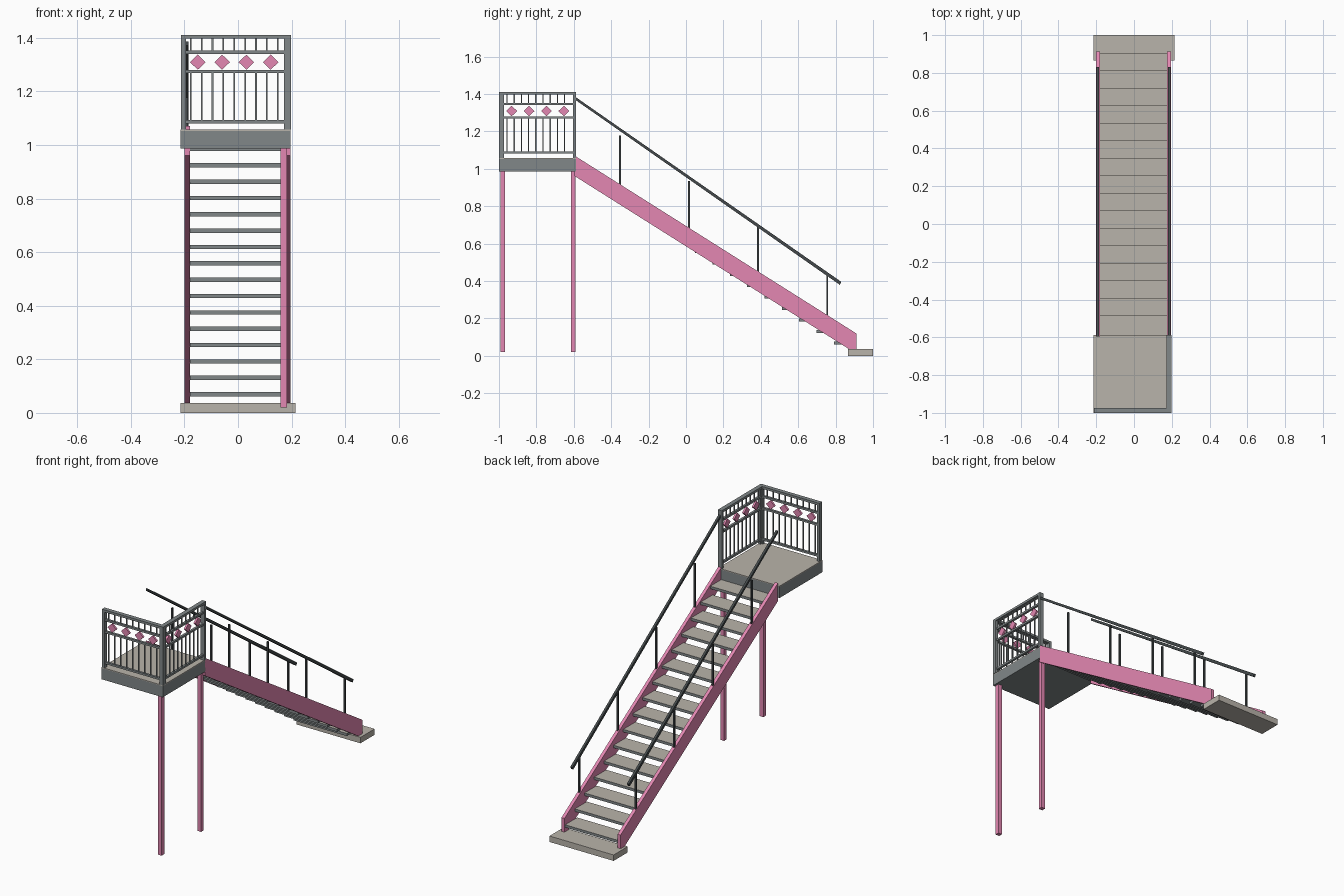
import bpy, bmesh, math
from mathutils import Vector

if "Cube" in bpy.data.objects:
    bpy.data.objects.remove(bpy.data.objects["Cube"])


def material(name, rgb):
    m = bpy.data.materials.new(name)
    m.diffuse_color = (*rgb, 1)
    m.use_nodes = True
    m.node_tree.nodes["Principled BSDF"].inputs["Base Color"].default_value = m.diffuse_color
    return m


PINK = material("pink paint", (0.77, 0.245, 0.445))
SLATE = material("slate metal", (0.22, 0.245, 0.25))
STONE = material("stone", (0.485, 0.455, 0.405))
DARK = material("charcoal metal", (0.056, 0.066, 0.069))


def finish(name, bm, mats, top_stone=False):
    bmesh.ops.recalc_face_normals(bm, faces=bm.faces)
    if top_stone:
        for f in bm.faces:
            f.material_index = 1 if f.normal.z > 0.9 else 0
    me = bpy.data.meshes.new(name)
    bm.to_mesh(me)
    bm.free()
    for m in mats:
        me.materials.append(m)
    ob = bpy.data.objects.new(name, me)
    bpy.context.collection.objects.link(ob)
    return ob


def add_box(bm, x, y, z):
    """Axis-aligned box from (min, max) ranges."""
    vs = bmesh.ops.create_cube(bm, size=1)["verts"]
    for v in vs:
        v.co = Vector([(r[0] + r[1]) / 2 + c * (r[1] - r[0])
                       for c, r in zip(v.co, (x, y, z))])


def box(name, x, y, z, *mats, top_stone=False):
    bm = bmesh.new()
    add_box(bm, x, y, z)
    return finish(name, bm, mats, top_stone)


def prism(name, points, axis, lo, hi, mat):
    """Extrude an outline along x (outline in y,z) or y (outline in x,z)."""
    bm = bmesh.new()
    place = (lambda a, b: (lo, a, b)) if axis == "x" else (lambda a, b: (a, lo, b))
    face = bm.faces.new([bm.verts.new(place(*p)) for p in points])
    ext = bmesh.ops.extrude_face_region(bm, geom=[face])["geom"]
    step = Vector((hi - lo, 0, 0)) if axis == "x" else Vector((0, hi - lo, 0))
    bmesh.ops.translate(bm, vec=step,
                        verts=[g for g in ext if isinstance(g, bmesh.types.BMVert)])
    return finish(name, bm, [mat])


# Ground slab and upper landing with its thin stone deck
box("base_slab", (-0.215, 0.215), (0.865, 1.0), (0, 0.036), STONE)
box("landing", (-0.215, 0.196), (-1.0, -0.588), (0.986, 1.053), SLATE)
box("landing_deck", (-0.215, 0.196), (-1.0, -0.588), (1.053, 1.058), STONE)

# Landing legs
for name, y in (("front_leg", -0.992), ("back_leg", -0.615)):
    box(name, (0.158, 0.183), (y, y + 0.025), (0.02, 0.986), PINK)

# Sloped stringers
SLOPE = 0.631
Y0, Y1 = -0.595, 0.912


def top_z(y):
    return 1.07 - SLOPE * (y - Y0)


profile = [(Y0, 1.07), (Y1, top_z(Y1)), (Y1, 0.036), (0.872, 0.036), (Y0, 0.961)]
SIDES = (("left", -0.2, -0.18), ("right", 0.176, 0.196))
for side, lo, hi in SIDES:
    prism(side + "_stringer", profile, "x", lo, hi, PINK)

# Treads
bm = bmesh.new()
for i in range(16):
    y, z = 0.79 - 0.0926 * i, 0.062 + 0.061 * i
    add_box(bm, (-0.18, 0.176), (y, y + 0.115), (z, z + 0.016))
finish("treads", bm, [SLATE, STONE], True)

# Sloped handrails; their posts stop on a slightly shallower line
RY0, RZ0, RY1, RZ1 = -0.595, 1.379, 0.83, 0.388


def rail_z(y):
    return RZ0 + (RZ1 - RZ0) * (y - RY0) / (RY1 - RY0)


for side, lo, hi in SIDES:
    mid = (lo + hi) / 2 - (0.002 if lo < 0 else -0.001)
    h = 0.008
    prism(side + "_handrail", [(RY0, RZ0 + h), (RY1, RZ1 + h), (RY1 - 0.008, RZ1 - h),
                               (RY0, RZ0 - h)], "x", mid - 0.007, mid + 0.007, DARK)
    bm = bmesh.new()
    for i in range(4):
        y = -0.353 + 0.3693 * i
        add_box(bm, (mid - 0.005, mid + 0.005), (y - 0.005, y + 0.005),
                (top_z(y) - 0.02, min(rail_z(y), 1.178 - 0.6615 * (y + 0.353))))
    finish(side + "_handrail_posts", bm, [DARK])


# Landing guard panels: u runs along the panel, w across it
def guard(name, axis, u0, u1, w0, w1, post, first_bar, pitch, gems):
    def put(bm, u, w, z):
        add_box(bm, *((u, w) if axis == "y" else (w, u)), z)

    wm = (w0 + w1) / 2
    bm = bmesh.new()
    for a in (u0, u1 - post):
        put(bm, (a, a + post), (w0, w1), (1.058, 1.4))
    put(bm, (u0, u1), (w0, w1), (1.397, 1.411))
    for z in (1.087, 1.274, 1.346):
        put(bm, (u0 + post, u1 - post), (wm - 0.007, wm + 0.007), (z - 0.006, z + 0.006))
    finish(name + "_frame", bm, [SLATE])

    bm = bmesh.new()
    for i in range(9):
        u = first_bar + pitch * i
        for z in ((1.087, 1.274), (1.346, 1.4)):
            put(bm, (u - 0.003, u + 0.003), (wm - 0.003, wm + 0.003), z)
    finish(name + "_balusters", bm, [SLATE])

    for i in range(4):
        u = gems[0] + (gems[1] - gems[0]) * i / 3
        prism(f"{name}_diamond_{i + 1}",
              [(u - 0.029, 1.309), (u, 1.281), (u + 0.029, 1.309), (u, 1.337)],
              axis, wm - 0.006, wm + 0.006, PINK)


guard("front_guard", "y", -0.212, 0.198, -1.0, -0.974, 0.017, -0.176, 0.0405, (-0.15, 0.122))
guard("side_guard", "x", -0.999, -0.588, 0.172, 0.198, 0.015, -0.957, 0.0385, (-0.932, -0.653))
